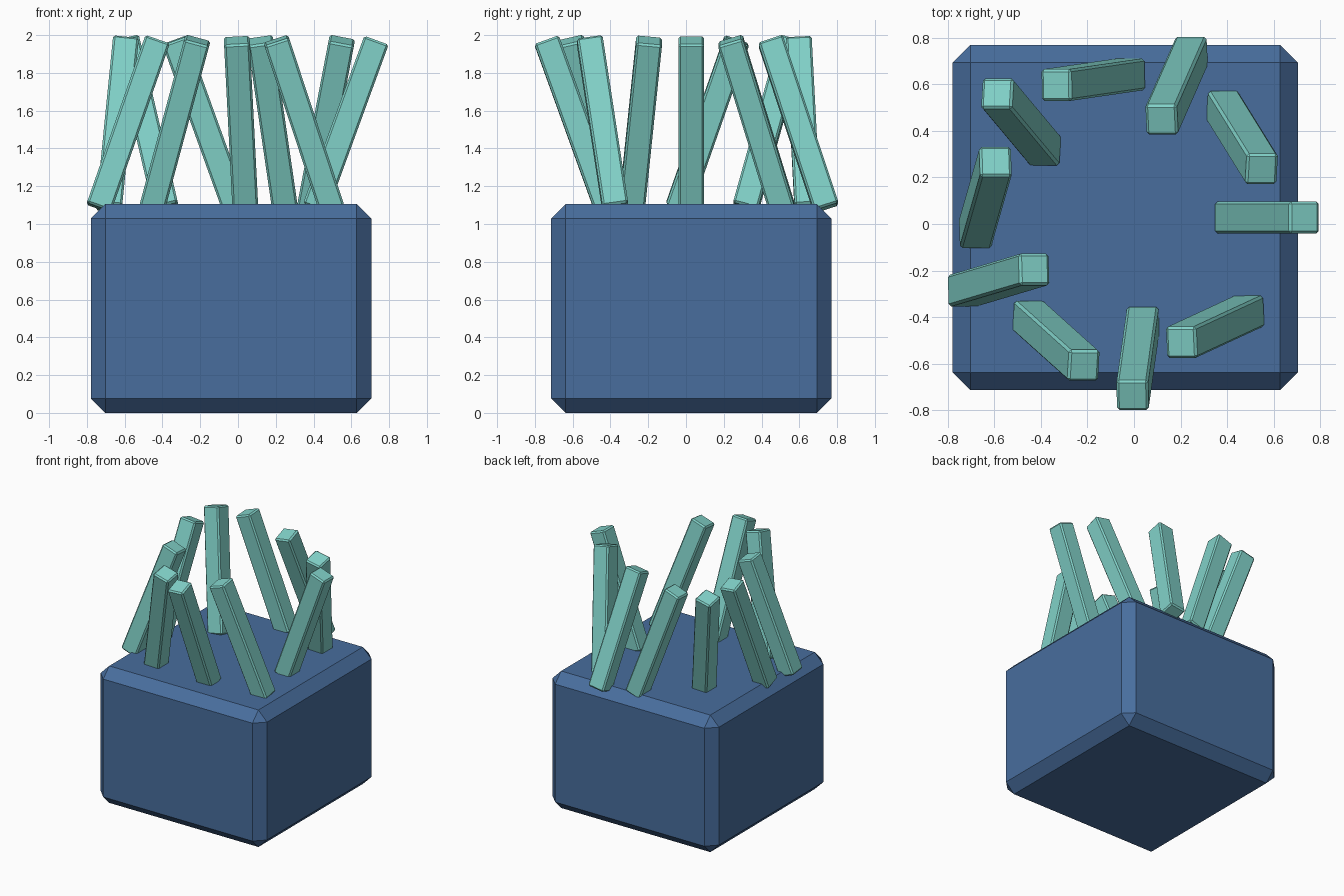
import bpy
from math import sin, cos

cube = bpy.data.objects.get("Cube")
if cube:
    bpy.data.objects.remove(cube, do_unlink=True)


def make_material(name, rgb):
    mat = bpy.data.materials.new(name)
    mat.use_nodes = True
    color = (*rgb, 1.0)
    mat.diffuse_color = color
    mat.node_tree.nodes["Principled BSDF"].inputs["Base Color"].default_value = color
    return mat


def chamfered_box(name, size, location, rotation, chamfer, mat):
    bpy.ops.mesh.primitive_cube_add(size=1, location=location, rotation=rotation)
    obj = bpy.context.object
    obj.name = name
    obj.scale = size
    bpy.ops.object.transform_apply(location=False, rotation=False, scale=True)
    bevel = obj.modifiers.new("chamfer", "BEVEL")
    bevel.width = chamfer
    bevel.segments = 1
    obj.data.materials.append(mat)
    return obj


blue = make_material("slate blue", (0.065, 0.155, 0.34))
teal = make_material("pale teal", (0.22, 0.64, 0.58))

# Solid block at the bottom
CX, CY = -0.037, 0.028
chamfered_box("base_block", (1.485, 1.485, 1.105), (CX, CY, 0.5525),
              (0, 0, 0), 0.077, blue)

# Ring of sticks, each leaning a step further round than the last
RING, LEAN = 0.608, 0.35
for i in range(10):
    around = 0.6 * i
    chamfered_box(f"stick_{i + 1}", (0.137, 0.137, 0.945),
                  (CX + RING * cos(around), CY + RING * sin(around), 1.529),
                  (LEAN * sin(i), LEAN * cos(i), 0), 0.011, teal)
